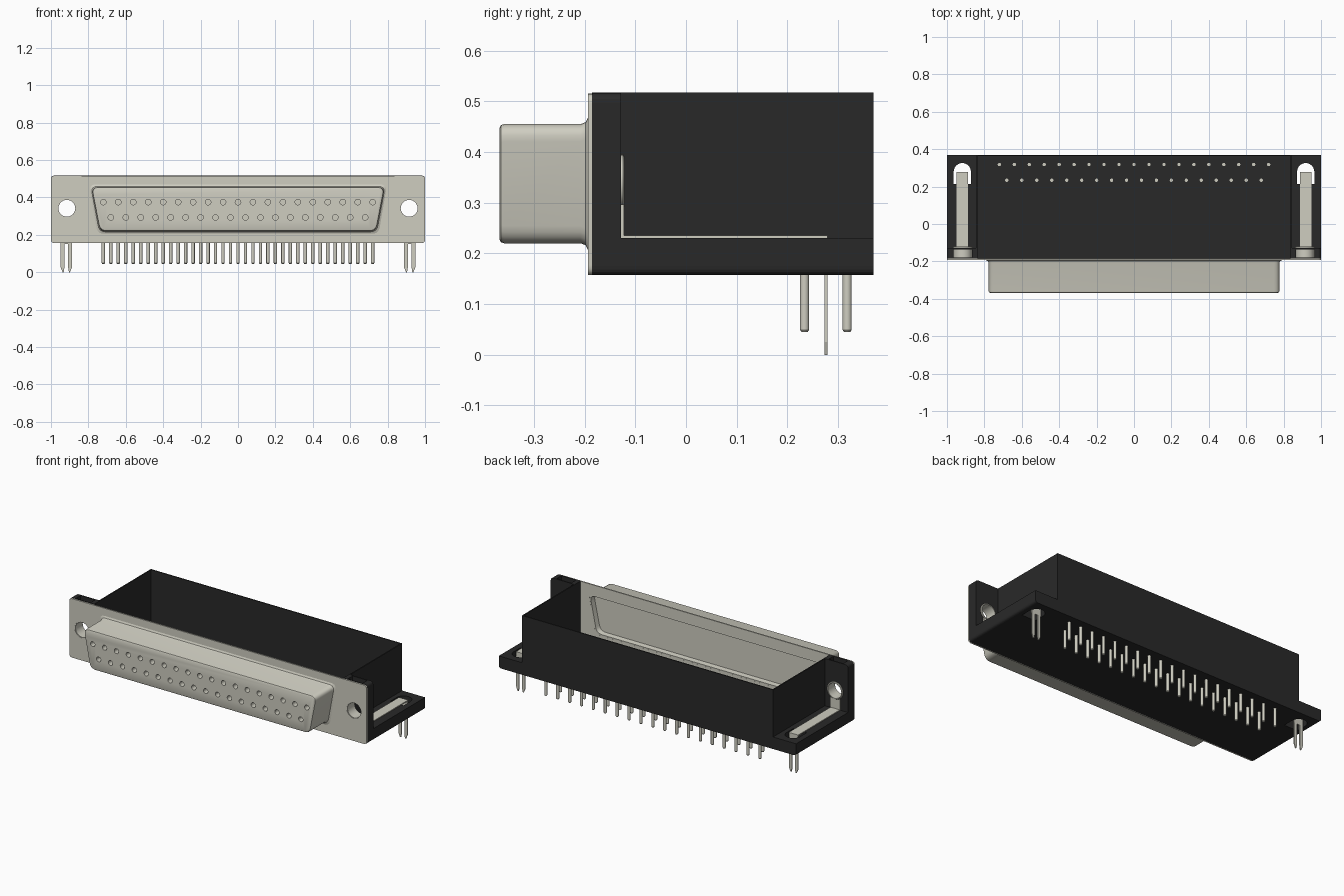
import bpy, bmesh, math
from mathutils import Vector

if bpy.data.objects.get("Cube"):
    bpy.data.objects.remove(bpy.data.objects["Cube"], do_unlink=True)


def material(name, rgb):
    m = bpy.data.materials.new(name)
    m.use_nodes = True
    m.diffuse_color = (*rgb, 1)
    m.node_tree.nodes["Principled BSDF"].inputs["Base Color"].default_value = (*rgb, 1)
    return m


METAL = material("warm grey metal", (0.62, 0.61, 0.53))
BLACK = material("black plastic", (0.022, 0.022, 0.022))


def finish(bm, name, mat, smooth=False):
    bmesh.ops.recalc_face_normals(bm, faces=bm.faces)
    mesh = bpy.data.meshes.new(name)
    bm.to_mesh(mesh)
    bm.free()
    mesh.materials.append(mat)
    ob = bpy.data.objects.new(name, mesh)
    bpy.context.collection.objects.link(ob)
    if smooth:
        shade(ob)
    return ob


def shade(ob):
    bpy.ops.object.select_all(action="DESELECT")
    ob.select_set(True)
    bpy.context.view_layer.objects.active = ob
    bpy.ops.object.shade_smooth_by_angle(angle=math.radians(35))


def add_box(bm, lo, hi):
    verts = bmesh.ops.create_cube(bm, size=1)["verts"]
    for v in verts:
        v.co = [l + (c + 0.5) * (h - l) for l, h, c in zip(lo, hi, v.co)]


def loft(bm, loops, closed=False):
    """Skin rings of points; cap both ends unless the skin closes on itself."""
    rings = [[bm.verts.new(p) for p in loop] for loop in loops]
    pairs = list(zip(rings, rings[1:]))
    if closed:
        pairs.append((rings[-1], rings[0]))
    for a, b in pairs:
        for i in range(len(a)):
            j = (i + 1) % len(a)
            bm.faces.new((a[i], a[j], b[j], b[i]))
    if not closed:
        bm.faces.new(rings[0])
        bm.faces.new(rings[-1])


def circle_y(x, y, z, r, n=16):
    return [(x + r * math.cos(math.tau * i / n), y, z + r * math.sin(math.tau * i / n)) for i in range(n)]


def circle_z(x, y, z, r, n=16):
    return [(x + r * math.cos(math.tau * i / n), y + r * math.sin(math.tau * i / n), z) for i in range(n)]


def rounded(corners, radius, steps=5):
    """Round the corners of a convex 2D outline."""
    pts = []
    for i, c in enumerate(corners):
        p = Vector(c)
        a = (Vector(corners[i - 1]) - p).normalized() * radius
        b = (Vector(corners[(i + 1) % len(corners)]) - p).normalized() * radius
        for k in range(steps + 1):
            t = k / steps
            pts.append(p + a * (1 - t) ** 2 + b * t ** 2)
    return pts


def d_loop(grow, y):
    top, bottom = 0.783 + grow, 0.738 + grow
    lo, hi = 0.22 - grow, 0.455 + grow
    outline = rounded([(-bottom, lo), (bottom, lo), (top, hi), (-top, hi)], 0.035)
    return [(p.x, y, p.y) for p in outline]


def cut(ob, bm):
    """Subtract the cutter mesh and apply the result."""
    cutter = finish(bm, "cutter", ob.data.materials[0])
    cutter.hide_render = True
    mod = ob.modifiers.new("cut", "BOOLEAN")
    mod.operation = "DIFFERENCE"
    mod.solver = "EXACT"
    mod.object = cutter
    bpy.ops.object.select_all(action="DESELECT")
    ob.select_set(True)
    bpy.context.view_layer.objects.active = ob
    bpy.ops.object.modifier_apply(modifier=mod.name)
    bpy.data.objects.remove(cutter, do_unlink=True)


HOLE_X, HOLE_Z, STRIP_X, FLOOR_Z = 0.915, 0.342, 0.918, 0.18
SIDES = (-1, 1)
# contact columns: (x, socket z, pin y)
contacts = [((i - 9) * 0.08, 0.375, 0.318) for i in range(19)]
contacts += [((i - 8.5) * 0.08, 0.293, 0.234) for i in range(18)]

# front flange plate
bm = bmesh.new()
outline = rounded([(-1, 0.157), (1, 0.157), (1, 0.515), (-1, 0.515)], 0.02)
loft(bm, [[(p.x, y, p.y) for p in outline] for y in (-0.193, -0.185)])
flange = finish(bm, "front_flange", METAL)
bm = bmesh.new()
loft(bm, [d_loop(0, y) for y in (-0.22, -0.15)])
for s in SIDES:
    loft(bm, [circle_y(s * HOLE_X, y, HOLE_Z, 0.048, 32) for y in (-0.22, -0.15)])
cut(flange, bm)
shade(flange)

# drawn shell with flared root, rounded front edge and recessed rear
bm = bmesh.new()
section = [(-0.008, -0.368), (-0.002, -0.365), (0, -0.359), (0, -0.208), (0.004, -0.198),
           (0.014, -0.193), (0.014, -0.186), (-0.008, -0.185), (-0.012, -0.215)]
loft(bm, [d_loop(g, y) for g, y in section])
shell = finish(bm, "connector_shell", METAL)
bm = bmesh.new()
for x, z, _ in contacts:
    loft(bm, [circle_y(x, y, z, 0.015) for y in (-0.4, -0.30)])
cut(shell, bm)
shade(shell)

# base slab with rounded lower edges, board lock slots and sunken floor
bm = bmesh.new()
low = rounded([(-1, 0.157), (1, 0.157), (1, 0.23), (-1, 0.23)], 0.018)[:12]
low = [(p.x, p.y) for p in low] + [(1, 0.23), (-1, 0.23)]
loft(bm, [[(x, y, z) for x, z in low] for y in (-0.185, 0.37)])
base = finish(bm, "base_slab", BLACK)
bm = bmesh.new()
add_box(bm, (-0.838, -0.2, FLOOR_Z), (0.838, 0.363, 0.3))
for s in SIDES:
    x = s * STRIP_X
    slot = []
    for k in range(13):
        a = math.pi * k / 12
        slot.append((x + 0.046 * math.cos(a), 0.28 + 0.046 * math.sin(a)))
    slot += [(x - 0.046, 0.215), (x + 0.046, 0.215)]
    loft(bm, [[(px, py, z) for px, py in slot] for z in (0.1, 0.3)])
cut(base, bm)

# open-topped housing walls
bm = bmesh.new()
add_box(bm, (-0.845, 0.363, 0.23), (0.845, 0.37, 0.517))
for s in SIDES:
    add_box(bm, (min(s * 0.845, s * 0.838), -0.185, 0.23), (max(s * 0.845, s * 0.838), 0.363, 0.517))
finish(bm, "housing_walls", BLACK)

for s, side in zip(SIDES, ("right", "left")):
    # mounting ear with a rounded top corner, a pocket and a through hole
    bm = bmesh.new()
    corner = rounded([(0.845, 0.23), (1, 0.23), (1, 0.517), (0.845, 0.517)], 0.02)[12:18]
    ear_outline = [(0.845, 0.23), (1, 0.23)] + [(p.x, p.y) for p in corner] + [(0.845, 0.517)]
    loft(bm, [[(s * x, y, z) for x, z in ear_outline] for y in (-0.185, -0.128)])
    ear = finish(bm, side + "_ear", BLACK)
    bm = bmesh.new()
    add_box(bm, (s * HOLE_X - 0.049, -0.18, HOLE_Z), (s * HOLE_X + 0.049, -0.135, 0.6))
    cut(ear, bm)
    bm = bmesh.new()
    loft(bm, [circle_y(s * HOLE_X, y, HOLE_Z, 0.048, 32) for y in (-0.25, -0.1)])
    cut(ear, bm)

    # hollow rivet
    bm = bmesh.new()
    rivet = [(0.045, -0.19), (0.049, -0.19), (0.049, -0.129), (0.053, -0.128),
             (0.053, -0.124), (0.049, -0.121), (0.045, -0.121)]
    loft(bm, [circle_y(s * HOLE_X, y, HOLE_Z, r, 32) for r, y in rivet], closed=True)
    finish(bm, side + "_rivet", METAL, True)

    # board lock strip: riser, flat run and two tapered prongs
    bm = bmesh.new()
    x = s * STRIP_X
    add_box(bm, (x - 0.031, -0.128, 0.228), (x + 0.031, -0.122, 0.296))
    add_box(bm, (x - 0.031, -0.128, 0.228), (x + 0.031, 0.279, 0.235))
    add_box(bm, (x - 0.031, 0.273, 0.15), (x + 0.031, 0.279, 0.234))
    for t in SIDES:
        cx = x + t * 0.02
        prong = [(cx - 0.01, 0.16), (cx + 0.01, 0.16), (cx + 0.01, 0.025),
                 (cx + 0.003 - t * 0.003, 0), (cx - 0.003 - t * 0.003, 0), (cx - 0.01, 0.025)]
        loft(bm, [[(px, y, pz) for px, pz in prong] for y in (0.273, 0.279)])
    finish(bm, side + "_board_lock", METAL)

# solder pins
bm = bmesh.new()
for x, _, y in contacts:
    loft(bm, [circle_z(x, y, z, r) for z, r in ((0.045, 0.006), (0.049, 0.009), (FLOOR_Z + 0.002, 0.009))])
finish(bm, "solder_pins", METAL, True)
